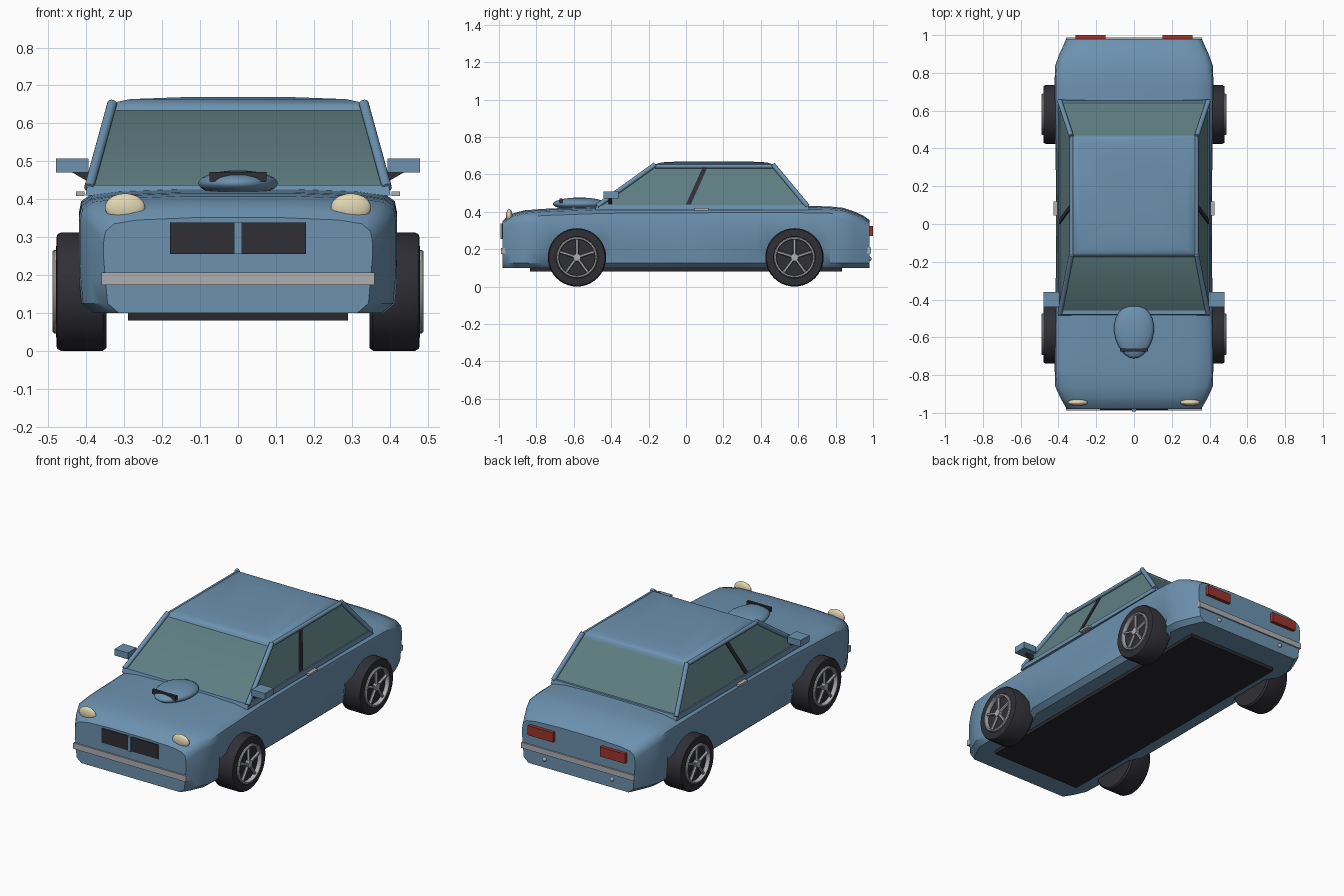
import bpy, bmesh, math
from mathutils import Vector, Matrix

if "Cube" in bpy.data.objects:
    bpy.data.objects.remove(bpy.data.objects["Cube"])


def mat(name, c):
    m = bpy.data.materials.new(name)
    m.diffuse_color = (*c, 1)
    m.use_nodes = True
    m.node_tree.nodes["Principled BSDF"].inputs["Base Color"].default_value = m.diffuse_color
    return m


BLUE = mat("body blue", (0.15, 0.285, 0.43))
GLASS = mat("window glass", (0.115, 0.21, 0.225))
BLACK = mat("dark trim", (0.028, 0.028, 0.036))
UNDER = mat("underside black", (0.022, 0.022, 0.026))
GREY = mat("light metal", (0.42, 0.43, 0.45))
CREAM = mat("lamp cream", (0.76, 0.68, 0.45))
RED = mat("lamp red", (0.33, 0.035, 0.025))


def finish(name, bm, m, angle=35):
    bmesh.ops.recalc_face_normals(bm, faces=bm.faces)
    me = bpy.data.meshes.new(name)
    bm.to_mesh(me)
    bm.free()
    me.materials.append(m)
    me.shade_smooth()
    me.set_sharp_from_angle(angle=math.radians(angle))
    ob = bpy.data.objects.new(name, me)
    bpy.context.collection.objects.link(ob)
    return ob


def loft(name, rings, m, angle=35):
    bm = bmesh.new()
    rs = [[bm.verts.new(p) for p in r] for r in rings]
    n = len(rs[0])
    for a, b in zip(rs, rs[1:]):
        for i in range(n):
            bm.faces.new((a[i], a[(i + 1) % n], b[(i + 1) % n], b[i]))
    bm.faces.new(rs[0])
    bm.faces.new(rs[-1])
    return finish(name, bm, m, angle)


def box(name, x, y, z, m):
    bm = bmesh.new()
    bmesh.ops.create_cube(bm, size=1)
    for v in bm.verts:
        v.co = [(r[0] + r[1]) / 2 + c * (r[1] - r[0]) for r, c in zip((x, y, z), v.co)]
    return finish(name, bm, m)


def ball(name, c, r, m):
    bm = bmesh.new()
    bmesh.ops.create_uvsphere(bm, u_segments=24, v_segments=14, radius=1)
    for v in bm.verts:
        v.co = [c[i] + v.co[i] * r[i] for i in range(3)]
    return finish(name, bm, m, 60)


def bar(name, a, b, r, m, seg=12):
    a, b = Vector(a), Vector(b)
    bm = bmesh.new()
    bmesh.ops.create_cone(bm, cap_ends=True, segments=seg, radius1=r, radius2=r, depth=(b - a).length)
    q = (b - a).to_track_quat('Z', 'Y').to_matrix().to_4x4()
    bm.transform(Matrix.Translation((a + b) / 2) @ q)
    return finish(name, bm, m)


# lower body shell: (y, half width, lower half width, top height)
sections = [(-.98, .355, .35, .345), (-.955, .37, .368, .368), (-.92, .39, .388, .387),
            (-.86, .417, .415, .402), (-.77, .42, .42, .409), (-.71, .42, .375, .412),
            (-.45, .418, .375, .421), (-.38, .415, .41, .422), (0, .412, .41, .424),
            (.38, .415, .41, .426), (.45, .418, .375, .426), (.71, .42, .375, .424),
            (.77, .42, .42, .422), (.84, .417, .415, .415), (.90, .395, .393, .395),
            (.95, .372, .37, .372), (.98, .36, .355, .35)]
rings = []
for y, w, wl, zt in sections:
    half = [(.35 * w, zt + .006), (.75 * w, zt), (.92 * w, zt - .01), (.985 * w, zt - .03),
            (w, zt - .06), (w, .25), (wl, .19), (wl - .006, .125), (wl - .035, .10)]
    rings.append([(x, y, z) for x, z in half] + [(-x, y, z) for x, z in reversed(half)])
loft("body_shell", rings, BLUE, 40)
box("floor_plate", (-.29, .29), (-.835, .835), (.08, .105), UNDER)


# cabin glass and roof
def rect(w, y0, y1, z):
    return [(-w, y0, z), (w, y0, z), (w, y1, z), (-w, y1, z)]


loft("cabin_glass", [rect(.395, -.475, .65, .425), rect(.325, -.165, .465, .64)], GLASS)
roof = []
for w, y0, y1, z in ((.332, -.175, .472, .632), (.332, -.168, .467, .645), (.318, -.155, .455, .657),
                     (.285, -.13, .43, .664), (.15, -.03, .33, .669)):
    roof.append(rect(w, y0, y1, z))
loft("roof_panel", roof, BLUE, 45)
# sill around the base of the glass
loft("cabin_sill", [rect(.402, -.485, .66, .41), rect(.398, -.478, .652, .437)], BLUE)

for s in (-1, 1):
    # pillars
    bar("front_pillar", (s * .393, -.475, .43), (s * .332, -.165, .652), .013, BLUE)
    bar("rear_pillar", (s * .393, .65, .43), (s * .332, .465, .652), .013, BLUE)
    bar("roof_rail", (s * .33, -.165, .643), (s * .33, .465, .643), .011, BLUE)
    loft("door_pillar", [[(s * (.391 + d), y, .44) for d, y in ((0, .0), (.006, .0), (.006, .026), (0, .026))],
                         [(s * (.325 + d), y, .64) for d, y in ((0, .09), (.006, .09), (.006, .116), (0, .116))]], BLACK)
    # mirrors
    box("wing_mirror", sorted((s * .395, s * .48)), (-.44, -.36), (.47, .507), BLUE)
    loft("mirror_stem", [[(s * .385, y, .472), (s * .44, y, .472), (s * .385, y, .44)] for y in (-.415, -.395)], BLACK)
    # door handles
    box("door_handle", sorted((s * .405, s * .427)), (.045, .12), (.408, .42), GREY)
    # lamps
    ball("headlamp", (s * .298, -.945, .378), (.053, .017, .037), CREAM)
    box("tail_lamp", sorted((s * .15, s * .31)), (.95, 1.0), (.27, .325), RED)
    ball("rear_sensor", (s * .215, .98, .148), (.012, .012, .012), GREY)
    # grille half
    box("grille", sorted((s * .01, s * .18)), (-.985, -.96), (.255, .338), BLACK)

box("grille_bar", (-.01, .01), (-.992, -.96), (.255, .338), BLUE)
box("front_bumper", (-.36, .36), (-.988, -.965), (.173, .207), GREY)
box("rear_bumper", (-.36, .36), (.965, .988), (.178, .21), GREY)

# hood scoop, wider toward the windscreen
scoop = ball("hood_scoop", (0, -.57, .442), (.105, .142, .034), BLUE)
for v in scoop.data.vertices:
    v.co.x *= 1 + .9 * (v.co.y + .57)
box("scoop_mouth", (-.075, .075), (-.676, -.66), (.446, .472), BLACK)


# wheels
def lathe(name, prof, cy, cz, s, m, closed=False):
    bm = bmesh.new()
    n = 40
    cols = [[bm.verts.new((s * x, cy + r * math.cos(2 * math.pi * k / n), cz + r * math.sin(2 * math.pi * k / n)))
             for k in range(n)] for x, r in prof]
    pairs = list(zip(cols, cols[1:]))
    if closed:
        pairs.append((cols[-1], cols[0]))
    else:
        bm.faces.new(cols[0])
        bm.faces.new(cols[-1])
    for a, b in pairs:
        for k in range(n):
            bm.faces.new((a[k], a[(k + 1) % n], b[(k + 1) % n], b[k]))
    return finish(name, bm, m)


tyre = [(.347, .13), (.347, .148), (.356, .156), (.468, .156), (.478, .15), (.48, .112), (.466, .106)]
ring = [(.466, .097), (.466, .11), (.485, .11), (.49, .106), (.49, .099), (.485, .096)]
for s in (-1, 1):
    for cy in (-.583, .58):
        cz = .156
        lathe("tyre", tyre, cy, cz, s, BLACK)
        lathe("wheel_rim", ring, cy, cz, s, GREY, True)
        bar("wheel_hub", (s * .46, cy, cz), (s * .487, cy, cz), .02, GREY, 20)
        for k in range(5):
            a = math.pi / 2 + k * math.tau / 5
            d = Vector((0, math.cos(a), math.sin(a)))
            c = Vector((s * .476, cy, cz))
            bar("wheel_spoke", c + d * .012, c + d * .1, .0085, GREY, 6)
